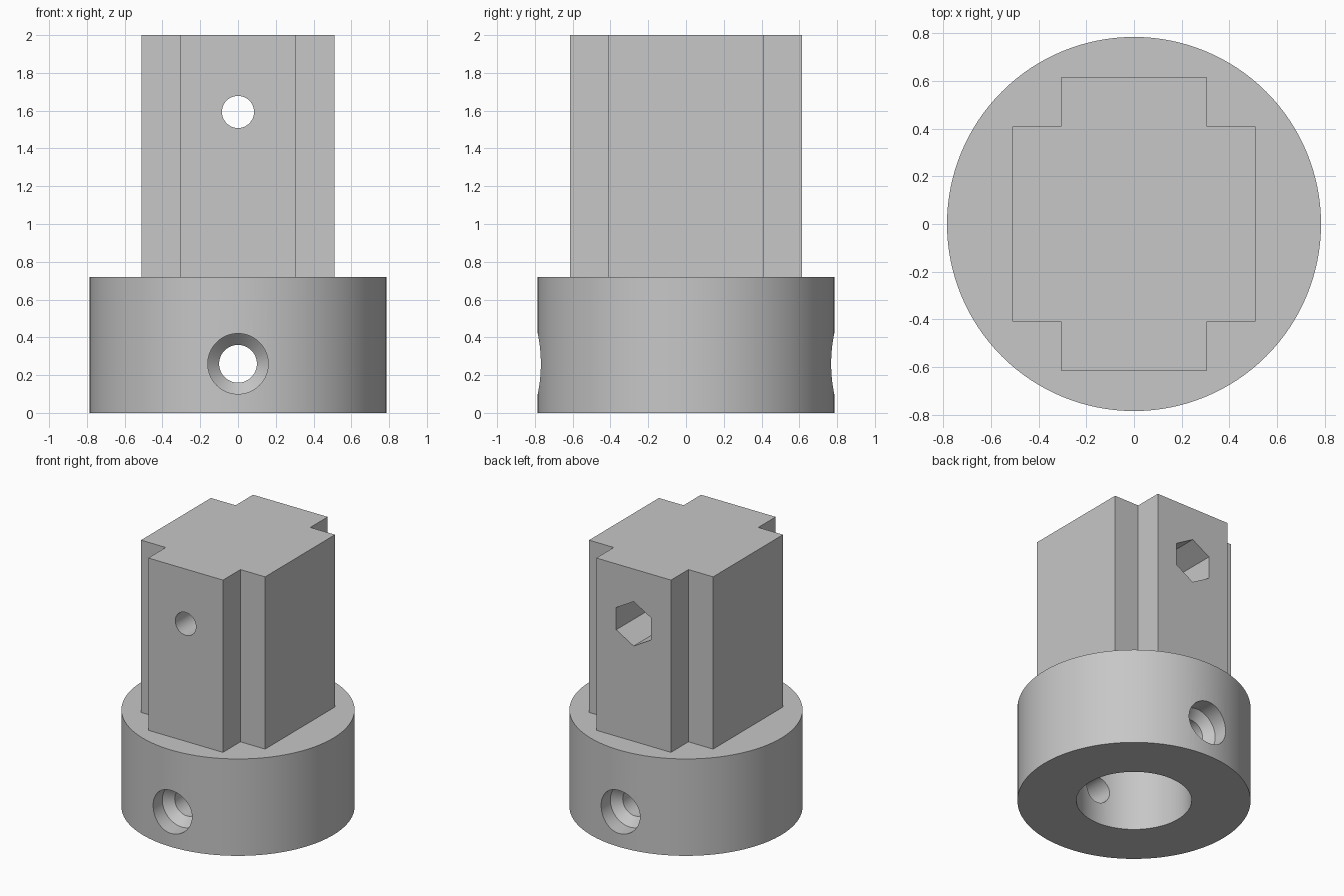
import bpy, bmesh, math

if "Cube" in bpy.data.objects:
    bpy.data.objects.remove(bpy.data.objects["Cube"])

grey = bpy.data.materials.new("plain grey")
grey.diffuse_color = (0.57, 0.57, 0.57, 1)
grey.use_nodes = True
grey.node_tree.nodes["Principled BSDF"].inputs["Base Color"].default_value = grey.diffuse_color


def finish(name, bm):
    bmesh.ops.recalc_face_normals(bm, faces=bm.faces)
    mesh = bpy.data.meshes.new(name)
    bm.to_mesh(mesh)
    bm.free()
    mesh.materials.append(grey)
    ob = bpy.data.objects.new(name, mesh)
    bpy.context.collection.objects.link(ob)
    return ob


def turned(name, profile, sides=96, along_y=False, z=0.0, phase=0.0):
    """Closed turned solid from (radius, distance) pairs, about z or y."""
    bm = bmesh.new()
    rings = []
    for r, t in profile:
        ring = []
        for i in range(sides):
            a = phase + 2 * math.pi * i / sides
            u, v = r * math.cos(a), r * math.sin(a)
            ring.append(bm.verts.new((u, t, v + z) if along_y else (u, v, t + z)))
        rings.append(ring)
    for a, b in zip(rings, rings[1:]):
        for i in range(sides):
            j = (i + 1) % sides
            bm.faces.new((a[i], a[j], b[j], b[i]))
    bm.faces.new(rings[0])
    bm.faces.new(rings[-1])
    return finish(name, bm)


def combine(target, tool, operation):
    mod = target.modifiers.new(operation, 'BOOLEAN')
    mod.operation = operation
    mod.solver = 'EXACT'
    mod.object = tool
    bpy.context.view_layer.objects.active = target
    bpy.ops.object.modifier_apply(modifier=mod.name)
    bpy.data.objects.remove(tool)


# Round collar
body = turned("collar_with_cross_shaft", [(0.785, 0), (0.785, 0.72)], 128)

# Cross-shaped shaft, rooted inside the collar
X, Y, x, y = 0.51, 0.615, 0.307, 0.41
quarter = [(X, y), (x, y), (x, Y)]
outline = (quarter + [(-u, v) for u, v in reversed(quarter)]
           + [(-u, -v) for u, v in quarter]
           + [(u, -v) for u, v in reversed(quarter)])
bm = bmesh.new()
base = bm.faces.new([bm.verts.new((u, v, 0.6)) for u, v in outline])
top = bmesh.ops.extrude_face_region(bm, geom=[base])
bmesh.ops.translate(bm, vec=(0, 0, 1.4),
                    verts=[g for g in top["geom"] if isinstance(g, bmesh.types.BMVert)])
if not base.is_valid or len(bm.faces) == len(outline) + 1:
    bm.faces.new([v for v in bm.verts if v.co.z < 1])
combine(body, finish("shaft", bm), 'UNION')

# Socket bore from below
combine(body, turned("bore", [(0.388, -0.2), (0.388, 0.72)]), 'DIFFERENCE')

# Countersunk cross hole through the collar
combine(body, turned("screw_hole", [(0.16, -1), (0.16, -0.66), (0.1, -0.6),
                                    (0.1, 0.6), (0.16, 0.66), (0.16, 1)],
                     64, True, 0.26), 'DIFFERENCE')

# Bolt hole through the shaft, with a hexagonal nut pocket at the back
combine(body, turned("bolt_hole", [(0.085, -1), (0.085, 1)], 48, True, 1.593), 'DIFFERENCE')
combine(body, turned("nut_pocket", [(0.165, 0.15), (0.165, 1)], 6, True, 1.593,
                     math.radians(30)), 'DIFFERENCE')

# Smooth round walls, crisp edges
bpy.ops.object.select_all(action='DESELECT')
body.select_set(True)
bpy.context.view_layer.objects.active = body
bpy.ops.object.shade_smooth_by_angle(angle=math.radians(30))
